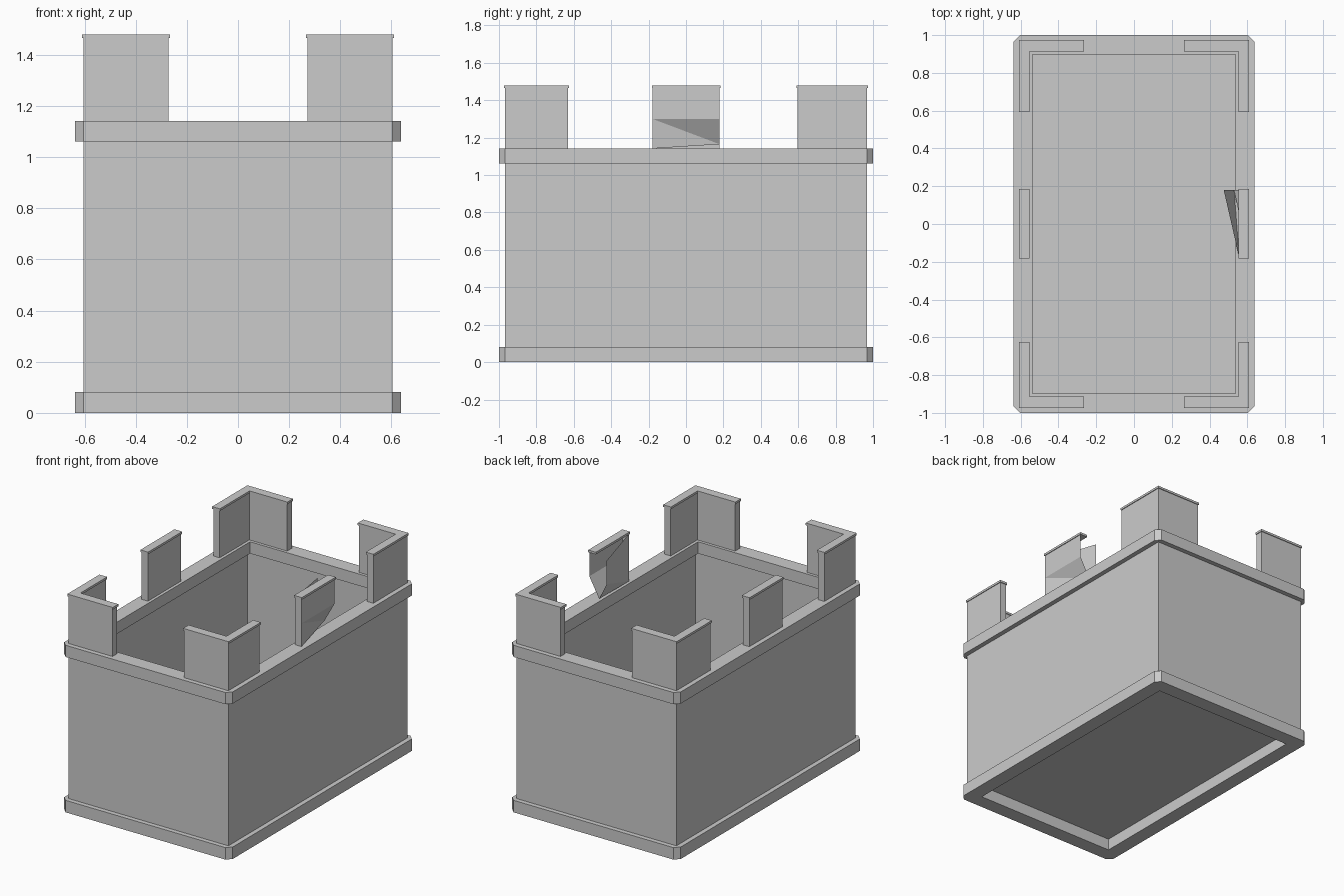
import bpy, bmesh

if "Cube" in bpy.data.objects:
    bpy.data.objects.remove(bpy.data.objects["Cube"])


def add_object(name, bm):
    bmesh.ops.recalc_face_normals(bm, faces=bm.faces)
    mesh = bpy.data.meshes.new(name)
    bm.to_mesh(mesh)
    bm.free()
    obj = bpy.data.objects.new(name, mesh)
    bpy.context.collection.objects.link(obj)
    return obj


def prism(bm, outline, z0, z1):
    low = [bm.verts.new((x, y, z0)) for x, y in outline]
    high = [bm.verts.new((x, y, z1)) for x, y in outline]
    bm.faces.new(low[::-1])
    bm.faces.new(high)
    for i in range(len(outline)):
        j = (i + 1) % len(outline)
        bm.faces.new((low[i], low[j], high[j], high[i]))


# Open body: thin walls and a raised floor
WX, WY = 0.605, 0.968
bm = bmesh.new()
prism(bm, [(-WX, -WY), (WX, -WY), (WX, WY), (-WX, WY)], 0.08, 1.065)
top = max(bm.faces, key=lambda f: f.calc_center_median().z)
bmesh.ops.delete(bm, geom=[top], context='FACES_ONLY')
add_object("tower_body", bm)


# Square frames with chamfered outer corners
def frame(name, z0, z1):
    bm = bmesh.new()
    x, y, c = 0.637, 1.0, 0.033
    outer = [(-x, -y + c), (-x + c, -y), (x - c, -y), (x, -y + c),
             (x, y - c), (x - c, y), (-x + c, y), (-x, y - c)]
    inner = [(-0.537, -0.898), (0.537, -0.898), (0.537, 0.898), (-0.537, 0.898)]
    rings = {}
    for z in (z0, z1):
        o = [bm.verts.new((*p, z)) for p in outer]
        n = [bm.verts.new((*p, z)) for p in inner]
        rings[z] = (o, n)
        for k in range(4):
            a = 2 * k
            bm.faces.new((o[a], o[a + 1], n[k]))
            bm.faces.new((o[a + 1], o[(a + 2) % 8], n[(k + 1) % 4], n[k]))
    for part in (0, 1):
        lo, hi = rings[z0][part], rings[z1][part]
        for i in range(len(lo)):
            j = (i + 1) % len(lo)
            bm.faces.new((lo[i], lo[j], hi[j], hi[i]))
    add_object(name, bm)


frame("base_frame", 0.0, 0.082)
frame("top_frame", 1.062, 1.142)


# L-shaped corner battlements with slim caps
def corner(name, sx, sy, y_end):
    bm = bmesh.new()
    for g, z0, z1 in ((0, 1.142, 1.465), (0.005, 1.465, 1.48)):
        xo, yo = WX + g, WY + g
        xi, yi = 0.557 - g, 0.918 - g
        xe, ye = 0.271 - g, y_end - g
        pts = [(xo, yo), (xe, yo), (xe, yi), (xi, yi), (xi, ye), (xo, ye)]
        prism(bm, [(sx * x, sy * y) for x, y in pts], z0, z1)
    add_object(name, bm)


for sx, side in ((-1, "left"), (1, "right")):
    corner("front_%s_battlement" % side, sx, -1, 0.63)
    corner("back_%s_battlement" % side, sx, 1, 0.597)


def block(bm, x0, x1, y0, y1, z0, z1):
    prism(bm, [(x0, y0), (x1, y0), (x1, y1), (x0, y1)], z0, z1)


# Plain middle battlement on the left
bm = bmesh.new()
block(bm, -WX, -0.557, -0.178, 0.18, 1.142, 1.465)
block(bm, -0.61, -0.552, -0.183, 0.185, 1.465, 1.48)
add_object("left_middle_battlement", bm)

# Bent middle battlement on the right, open at its back end
bm = bmesh.new()
block(bm, 0.552, 0.61, -0.183, 0.185, 1.465, 1.48)
points = {
    "o1": (WX, -0.178, 1.142), "o2": (WX, -0.178, 1.30),
    "o3": (WX, 0.18, 1.30), "o4": (WX, 0.18, 1.465), "o5": (WX, -0.178, 1.465),
    "i1": (0.557, -0.178, 1.142), "i5": (0.557, -0.178, 1.465),
    "w1": (0.475, 0.18, 1.44), "w2": (0.475, 0.18, 1.28),
    "d": (0.53, 0.18, 1.165),
}
v = {k: bm.verts.new(p) for k, p in points.items()}
for face in ("o2 o3 o4 o5", "o2 d o3", "o1 d o2", "i1 o1 o2 o5 i5",
             "i5 w1 w2", "i5 w2 i1", "i1 w2 d", "i1 d o1"):
    bm.faces.new([v[k] for k in face.split()])
add_object("right_middle_battlement", bm)
